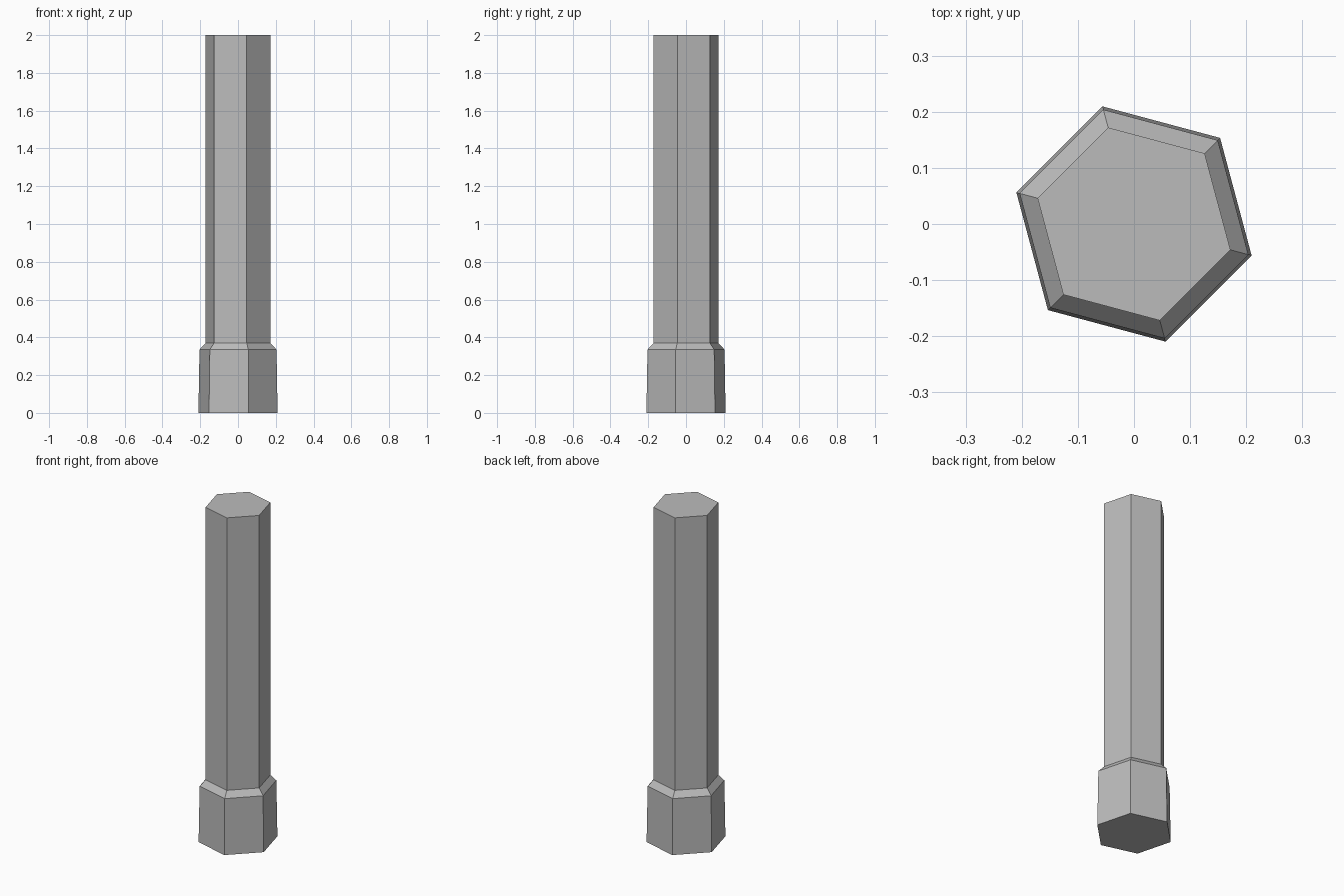
import bpy
import bmesh
from math import cos, sin, radians

cube = bpy.data.objects.get("Cube")
if cube:
    bpy.data.objects.remove(cube, do_unlink=True)

# One plain grey for the whole column
grey = bpy.data.materials.new("stone_grey")
grey.use_nodes = True
colour = (0.5, 0.5, 0.5, 1)
grey.diffuse_color = colour
grey.node_tree.nodes["Principled BSDF"].inputs["Base Color"].default_value = colour

SIDES = 6
TURN = radians(45)
# (radius, height): tapered base, sloped shoulder, straight shaft
PROFILE = [(0.217, 0), (0.211, 0.335), (0.178, 0.37), (0.178, 2)]


def hex_ring(bm, radius, z):
    angles = [TURN + radians(360 / SIDES) * i for i in range(SIDES)]
    return [bm.verts.new((radius * cos(a), radius * sin(a), z)) for a in angles]


# Hexagonal column with a wider foot
bm = bmesh.new()
rings = [hex_ring(bm, r, z) for r, z in PROFILE]
for low, high in zip(rings, rings[1:]):
    for i in range(SIDES):
        j = (i + 1) % SIDES
        bm.faces.new((low[i], low[j], high[j], high[i]))
bm.faces.new(rings[0][::-1])
bm.faces.new(rings[-1])
bmesh.ops.recalc_face_normals(bm, faces=bm.faces)

mesh = bpy.data.meshes.new("hexagonal_column")
bm.to_mesh(mesh)
bm.free()
mesh.materials.append(grey)
column = bpy.data.objects.new("hexagonal_column", mesh)
bpy.context.collection.objects.link(column)
